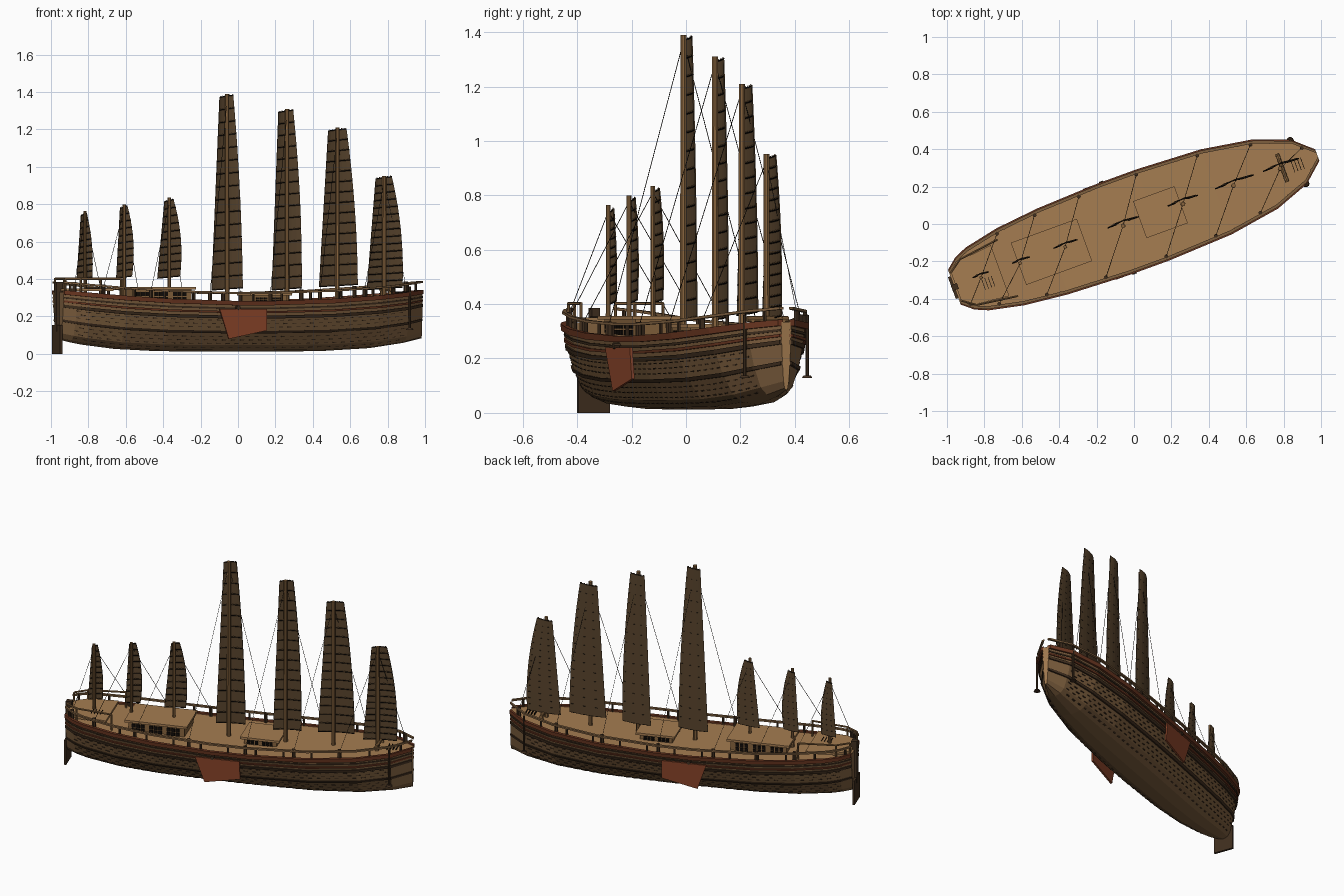
import bpy, bmesh, math
from mathutils import Matrix, Vector

old = bpy.data.objects.get("Cube")
if old:
    bpy.data.objects.remove(old)

# The ship is built along its own axis, then turned in plan
PLACE = Matrix.Translation((-0.002, 0.011, 0)) @ Matrix.Rotation(math.radians(20), 4, 'Z')


def material(name, r, g, b):
    col = [(c / 255) ** 2.2 for c in (r, g, b)] + [1]
    m = bpy.data.materials.new(name)
    m.diffuse_color = col
    m.use_nodes = True
    m.node_tree.nodes["Principled BSDF"].inputs["Base Color"].default_value = col
    return m


DECK = material("deck tan", 164, 124, 82)
HULL = material("hull brown", 126, 96, 65)
DARK = material("dark wood", 66, 50, 36)
RED = material("red wood", 108, 58, 38)
RUST = material("rust board", 138, 71, 46)
SAIL = material("sail brown", 88, 69, 48)
MAST = material("mast wood", 134, 100, 64)
BLACK = material("black rope", 24, 20, 17)


def finish(bm, name, mat):
    bmesh.ops.recalc_face_normals(bm, faces=bm.faces)
    me = bpy.data.meshes.new(name)
    bm.to_mesh(me)
    bm.free()
    me.materials.append(mat)
    ob = bpy.data.objects.new(name, me)
    ob.matrix_world = PLACE
    bpy.context.collection.objects.link(ob)
    return ob


def box(bm, u0, u1, v0, v1, z0, z1):
    m = Matrix.Translation(((u0 + u1) / 2, (v0 + v1) / 2, (z0 + z1) / 2))
    bmesh.ops.create_cube(bm, size=1, matrix=m @ Matrix.Diagonal((u1 - u0, v1 - v0, z1 - z0, 1)))


def rod(bm, p, q, r, r2=None, sides=8):
    p, q = Vector(p), Vector(q)
    d = q - p
    m = Matrix.Translation((p + q) / 2) @ d.to_track_quat('Z', 'Y').to_matrix().to_4x4()
    bmesh.ops.create_cone(bm, cap_ends=True, segments=sides, radius1=r,
                          radius2=r if r2 is None else r2, depth=d.length, matrix=m)


def loft(bm, rings, closed=True):
    rows = [[bm.verts.new(p) for p in ring] for ring in rings]
    n = len(rows[0])
    for a, b in zip(rows, rows[1:]):
        for i in range(n if closed else n - 1):
            j = (i + 1) % n
            bm.faces.new((a[i], a[j], b[j], b[i]))
    if closed:
        bm.faces.new(rows[0])
        bm.faces.new(rows[-1])


def lerp(table, x):
    for (a, fa), (b, fb) in zip(table, table[1:]):
        if x <= b:
            return fa + (fb - fa) * (x - a) / (b - a)
    return table[-1][1]


# Hull lines: half breadth, section shape, sheer and keel
BREADTH = [(-1.02, .085), (-.96, .135), (-.89, .165), (-.7, .205), (-.46, .23), (-.11, .245),
           (.11, .245), (.47, .228), (.75, .183), (.94, .112), (1.045, .019)]
SECTION = [(0, 0), (.03, .33), (.13, .55), (.42, .78), (.7, .92), (1, 1)]
STATIONS = [u for u, _ in BREADTH]


def sheer(u):
    return .275 + .055 * u * u


def keel(u):
    return .012 + .06 * abs(u) ** 4


def skin(u, t):
    """Half breadth and height of the hull at height fraction t."""
    return lerp(BREADTH, u) * lerp(SECTION, t), keel(u) + t * (sheer(u) - keel(u))


bm = bmesh.new()
rings = []
for u in STATIONS:
    half = [skin(u, t) for t, _ in SECTION]
    rings.append([(u, -v, z) for v, z in half[:0:-1]] + [(u, v, z) for v, z in half])
loft(bm, rings)
hull = finish(bm, "hull", HULL)
hull.data.materials.append(DECK)
for f in hull.data.polygons:
    if f.normal.z > .8 or f.normal.x > .95:
        f.material_index = 1


# Strips that follow the hull on both sides
def strip(bm, stations, t0, t1, out):
    for s in (-1, 1):
        rings = []
        for u in stations:
            (va, za), (vb, zb) = skin(u, t0), skin(u, t1)
            rings.append([(u, s * (va - .006), za), (u, s * (va + out), za),
                          (u, s * (vb + out), zb), (u, s * (vb - .006), zb)])
        loft(bm, rings)


for name, t0, t1, out, mat in (("sheer_wale", .94, 1.03, .014, RED),
                               ("upper_wale", .86, .895, .006, DARK),
                               ("red_wale", .78, .82, .009, RED),
                               ("middle_wale", .67, .73, .009, DARK),
                               ("lower_wale", .37, .42, .008, DARK)):
    bm = bmesh.new()
    strip(bm, STATIONS, t0, t1, out)
    finish(bm, name, mat)

# Short caulked seams in the planking
bm = bmesh.new()
for row, t in enumerate((.08, .16, .23, .3, .49, .56, .63)):
    for i in range(37):
        u = -.96 + i * .051 + (row % 2) * .025
        strip(bm, (u, u + .022), t, t + .014, .003)
finish(bm, "plank_seams", DARK)

# Stern post and rudder
bm = bmesh.new()
box(bm, -1.035, -1.0, -.016, .016, .12, .385)
finish(bm, "rudder_stock", DARK)
bm = bmesh.new()
box(bm, -1.034, -1.02, -.062, .062, 0, .155)
finish(bm, "rudder", DARK)

# Open railing with posts
bm = bmesh.new()
posts = bmesh.new()
RAIL = .05
for s in (-1, 1):
    rings = []
    for u in STATIONS:
        v, z = lerp(BREADTH, u) - .001, sheer(u) + RAIL
        rings.append([(u, s * (v - .008), z - .005), (u, s * (v + .008), z - .005),
                      (u, s * (v + .008), z + .005), (u, s * (v - .008), z + .005)])
    loft(bm, rings)
    for i in range(13):
        u = -.99 + i * .165
        rod(posts, (u, s * (lerp(BREADTH, u) - .004), sheer(u) - .01),
            (u, s * (lerp(BREADTH, u) - .004), sheer(u) + RAIL), .007, sides=6)
finish(bm, "railing", HULL)


# Deck houses with overhanging roofs and lattice windows
def house(name, u0, u1, w, z0, z1, windows):
    bm = bmesh.new()
    box(bm, u0 + .02, u1 - .02, -w + .02, w - .02, z0, z1 - .01)
    finish(bm, name + "_walls", MAST)
    bm = bmesh.new()
    box(bm, u0, u1, -w, w, z1 - .014, z1)
    finish(bm, name + "_roof", DECK)
    panes = bmesh.new()
    step = (u1 - u0 - .06) / windows
    h = (z1 - z0 - .035) / 2
    for k in range(windows):
        for c in range(3):
            for r in range(2):
                a = u0 + .04 + k * step + c * step * .26
                b = z0 + .014 + r * h
                for s in (-1, 1):
                    v = s * (w - .018)
                    box(panes, a, a + step * .2, v - .004, v + .004, b, b + h * .78)
    finish(panes, name + "_windows", BLACK)


house("aft_house", -.655, -.28, .12, .27, .357, 3)
house("middle_house", .035, .27, .105, .265, .326, 2)

# Raised stern deck with its own rail
bm = bmesh.new()
loft(bm, [[(u, -w, .335), (u, w, .335), (u, w, .35), (u, -w, .35)]
          for u, w in ((-1.01, .08), (-.94, .125), (-.76, .145))])
finish(bm, "stern_deck", DECK)
bm = bmesh.new()
for s in (-1, 1):
    path = [(-1.01, s * .08), (-.94, s * .13), (-.72, s * .16)]
    for a, b in zip(path, path[1:]):
        rod(bm, (*a, .402), (*b, .402), .006, sides=6)
    for u, v in path:
        rod(bm, (u, v, .3), (u, v, .402), .006, sides=6)
finish(bm, "stern_rail", MAST)

# Bow windlass and deck gratings
bm = bmesh.new()
rod(bm, (.845, -.08, .345), (.845, .08, .345), .011)
for s in (-1, 1):
    box(bm, .835, .855, s * .06 - .006, s * .06 + .006, .3, .355)
finish(bm, "windlass", MAST)
bm = bmesh.new()
for i in range(4):
    u = .9 + i * .018
    box(bm, u, u + .003, -.045, .02, .31, .334)
    box(bm, u - 1.77, u - 1.767, -.07, -.01, .345, .354)
finish(bm, "gratings", BLACK)

# Anchors and leeboards on both sides
for s, side in ((-1, "right"), (1, "left")):
    bm = bmesh.new()
    rod(bm, (.935, s * .122, .13), (.935, s * .122, .36), .007)
    rod(bm, (.935, s * .122, .128), (.935, s * .122, .138), .02, .014, 10)
    finish(bm, side + "_anchor", DARK)
    bm = bmesh.new()
    shape = [(-.195, .24), (.072, .24), (.075, .125), (-.14, .08)]
    loft(bm, [[(u, s * (v + .06 * (z - .24)), z) for u, z in shape] for v in (.247, .258)])
    finish(bm, side + "_leeboard", RUST)
    bm = bmesh.new()
    rod(bm, (-.09, s * .23, .247), (-.09, s * .264, .247), .012)
    finish(bm, side + "_leeboard_peg", DARK)

# Masts: position, top, sail foot, sail head, then edges at foot and head, and leech bulge
RIG = [
    (-.868, .765, .405, .745, -.042, .046, -.018, .016, .014),
    (-.645, .80, .41, .785, -.04, .05, -.018, .024, .02),
    (-.389, .835, .41, .82, -.062, .067, -.022, .03, .022),
    (-.06, 1.39, .347, 1.378, -.082, .096, -.036, .042, .01),
    (.281, 1.31, .347, 1.298, -.08, .09, -.042, .042, .014),
    (.568, 1.21, .365, 1.198, -.098, .122, -.046, .058, .014),
    (.834, .952, .35, .942, -.092, .11, -.042, .05, .022),
]
ropes = bmesh.new()
for k, (mu, top, z0, z1, lf, rf, lh, rh, bulge) in enumerate(RIG, 1):
    big = top > .9
    r = .013 if big else .01
    bm = bmesh.new()
    rod(bm, (mu, 0, .25), (mu, 0, top), r, r * .9)
    finish(bm, "mast_%d" % k, MAST)

    def cloth(s, c, off=0):
        """Point on the sail at height fraction s and width fraction c."""
        a = lf + (lh - lf) * s
        b = rf + (rh - rf) * s + bulge * 4 * s * (1 - s)
        belly = (.009 if big else .006) * 4 * c * (1 - c)
        return (mu + a + (b - a) * c, r + .005 + belly + off, z0 + (z1 - z0) * s + .012 * (c - .5))

    cols = [i / 6 for i in range(7)]
    n = 15 if big else 10
    bm = bmesh.new()
    loft(bm, [[cloth(i / n, c) for c in cols] for i in range(n + 1)], False)
    sail = finish(bm, "sail_%d" % k, SAIL)
    solid = sail.modifiers.new("thickness", 'SOLIDIFY')
    solid.thickness = .004
    solid.offset = 0

    # Battens on the mast side, pale lashings and short ties behind
    bm, lashings = bmesh.new(), bmesh.new()
    for i in range(n + 1):
        row = [Vector(cloth(i / n, c, -.002)) for c in cols]
        for j, (p, q) in enumerate(zip(row, row[1:])):
            rod(bm, p, q, .0026, sides=4)
            lift = Vector((0, -.001, .004))
            rod(lashings, p.lerp(q, .35) + lift, p.lerp(q, .65) + lift, .0018, sides=4)
            if j % 2:
                back = Vector((0, .004, 0))
                rod(bm, p.lerp(q, .3) + back, p.lerp(q, .7) + back, .0014, sides=4)
    finish(bm, "battens_%d" % k, BLACK)
    finish(lashings, "lashings_%d" % k, MAST)

    # Shrouds to blocks on the rails
    for s, du in ((-1, -.18), (1, .16)):
        u = max(-.97, min(.98, mu + du))
        v = s * (lerp(BREADTH, u) - .012)
        rod(ropes, (mu, 0, top - .025), (u, v, sheer(u) + .04), .0014, sides=4)
        rod(posts, (u, v, sheer(u) - .01), (u, v, sheer(u) + RAIL + .008), .011, sides=6)
finish(ropes, "shrouds", BLACK)
finish(posts, "railing_posts", DARK)
